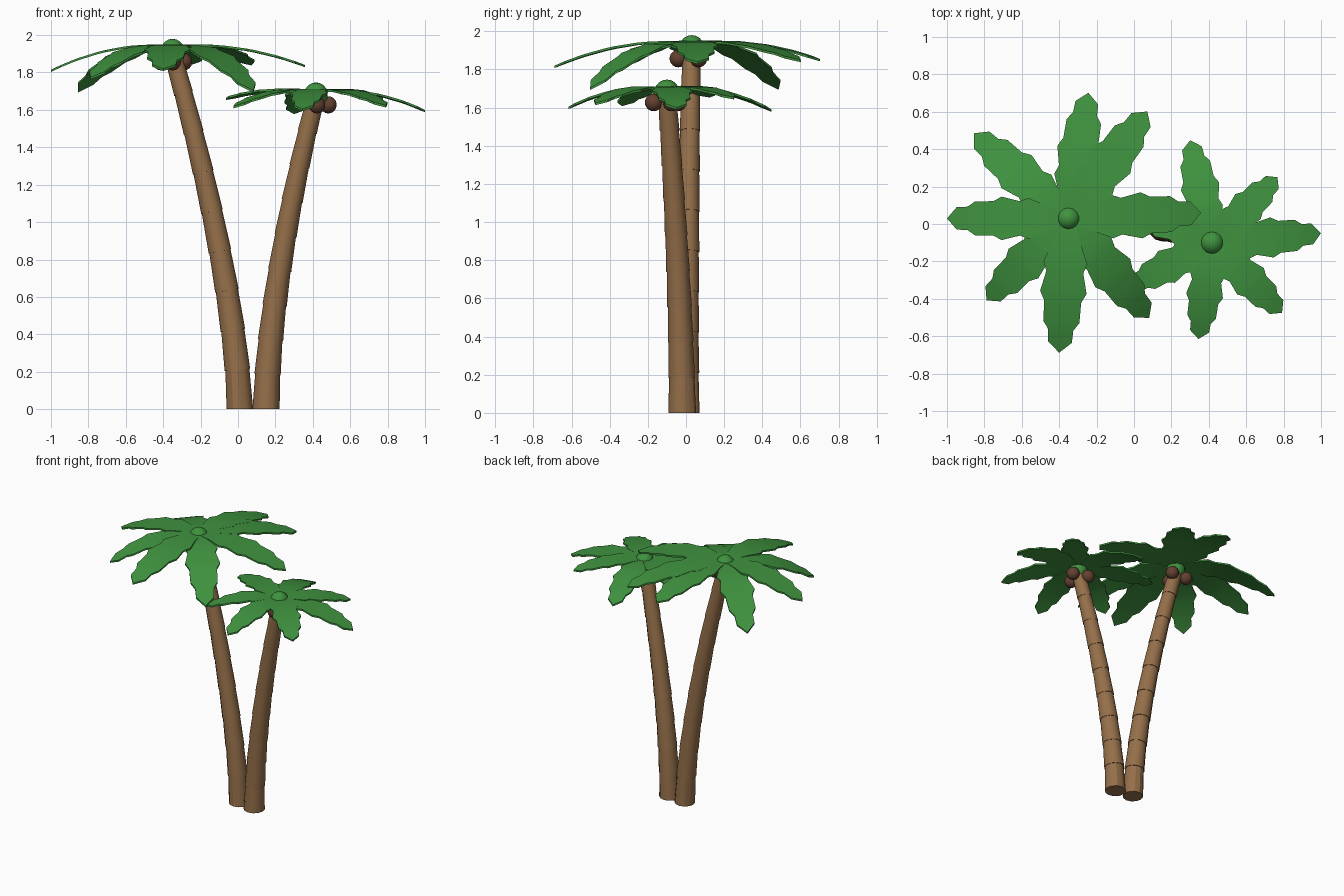
import bpy, bmesh, math
from mathutils import Vector

if "Cube" in bpy.data.objects:
    bpy.data.objects.remove(bpy.data.objects["Cube"])


def material(name, rgb):
    m = bpy.data.materials.new(name)
    m.diffuse_color = (*rgb, 1)
    m.use_nodes = True
    m.node_tree.nodes["Principled BSDF"].inputs["Base Color"].default_value = m.diffuse_color
    return m


BARK = material("bark_brown", (0.30, 0.16, 0.068))
LEAF = material("leaf_green", (0.05, 0.29, 0.05))
NUT = material("coconut_brown", (0.125, 0.052, 0.03))


def finish(bm, name, mat, angle=30):
    bmesh.ops.remove_doubles(bm, verts=bm.verts, dist=1e-5)
    bmesh.ops.recalc_face_normals(bm, faces=bm.faces)
    me = bpy.data.meshes.new(name)
    bm.to_mesh(me)
    bm.free()
    me.materials.append(mat)
    ob = bpy.data.objects.new(name, me)
    bpy.context.collection.objects.link(ob)
    bpy.ops.object.select_all(action='DESELECT')
    ob.select_set(True)
    bpy.context.view_layer.objects.active = ob
    bpy.ops.object.shade_smooth_by_angle(angle=math.radians(angle))
    return ob


def ball(name, centre, r, mat):
    bm = bmesh.new()
    bmesh.ops.create_uvsphere(bm, u_segments=14, v_segments=9, radius=r)
    bmesh.ops.translate(bm, verts=bm.verts, vec=centre)
    finish(bm, name, mat)


# Bent trunk of stacked collars, each tapering upward under the next one
def trunk(name, base, top, power, r0, r1, segs=9, sides=12):
    base, top = Vector(base), Vector(top)

    def point(t):
        d = top - base
        return base + Vector((d.x * t ** power, d.y * t ** power, d.z * t))

    bm = bmesh.new()

    def ring(t, r):
        p = point(t)
        n = (point(min(t + .02, 1)) - point(max(t - .02, 0))).normalized()
        if t == 0:
            n = Vector((0, 0, 1))
        u = Vector((0, 1, 0)).cross(n).normalized()
        v = n.cross(u)
        return [bm.verts.new(p + r * (u * math.cos(a) + v * math.sin(a)))
                for a in (2 * math.pi * k / sides for k in range(sides))]

    rings = []
    for i in range(segs):
        a, b = i / segs, (i + 1) / segs
        rings.append(ring(a, r0 + (r1 - r0) * a))
        rings.append(ring(b, (r0 + (r1 - r0) * b) * 0.94))
    for lo, hi in zip(rings, rings[1:]):
        for k in range(sides):
            j = (k + 1) % sides
            bm.faces.new((lo[k], lo[j], hi[j], hi[k]))
    bm.faces.new(rings[0])
    bm.faces.new(rings[-1])
    finish(bm, name, BARK)


# Half-outline of a frond: (fraction of length, half width) with saw teeth
OUTLINE = [(0, .03), (.18, .072), (.33, .115), (.40, .097), (.55, .122), (.62, .097),
           (.77, .095), (.83, .066), (.92, .063), (1, 0)]


def frond(name, root, angle, length, drop):
    a = math.radians(angle)
    out = Vector((math.cos(a), math.sin(a), 0))
    side = Vector((-out.y, out.x, 0))
    scale = (length / .7) ** .7
    thick = Vector((0, 0, .012))
    bm = bmesh.new()
    rows = []
    for t, w in OUTLINE:
        p = Vector(root) + out * length * t
        p.z += .06 * t - (drop + .06) * t * t
        s = side * w * scale
        rows.append([bm.verts.new(q) for q in (p - s, p + s, p + s - thick, p - s - thick)])
    for lo, hi in zip(rows, rows[1:]):
        for k in range(4):
            j = (k + 1) % 4
            bm.faces.new((lo[k], lo[j], hi[j], hi[k]))
    bm.faces.new(rows[0])
    bmesh.ops.dissolve_degenerate(bm, dist=1e-5, edges=bm.edges)
    finish(bm, name, LEAF)


# Crown: hub, ring of fronds and three coconuts
def crown(label, x, y, hub_z, root_z, nut_z, nut_angles, fronds):
    ball(label + "_crown_hub", (x, y, hub_z), .065, LEAF)
    for i, (ang, length, drop) in enumerate(fronds, 1):
        frond(f"{label}_frond_{i}", (x, y, root_z), ang, length, drop)
    for i, ang in enumerate(nut_angles, 1):
        a = math.radians(ang)
        ball(f"{label}_coconut_{i}",
             (x + .07 * math.cos(a), y + .07 * math.sin(a), nut_z), .046, NUT)


# Tall palm leaning left
trunk("tall_trunk", (.01, 0, 0), (-.35, .03, 1.90), 1.5, .071, .049)
crown("tall", -.35, .03, 1.915, 1.945, 1.857, (-90, 30, 150), [
    (2.4, .71, .105), (53.6, .71, .095), (81, .68, .09), (138, .68, .24),
    (180, .65, .13), (225, .62, .17), (266, .72, .125), (309, .685, .24)])

# Short palm leaning right
trunk("short_trunk", (.15, -.02, 0), (.417, -.10, 1.67), 1.6, .073, .049)
crown("short", .417, -.10, 1.682, 1.705, 1.627, (-86, 20, 125), [
    (5, .585, .105), (45, .495, .05), (102, .56, .115), (155, .53, .04),
    (208, .50, .085), (262, .52, .10), (315, .53, .08)])
